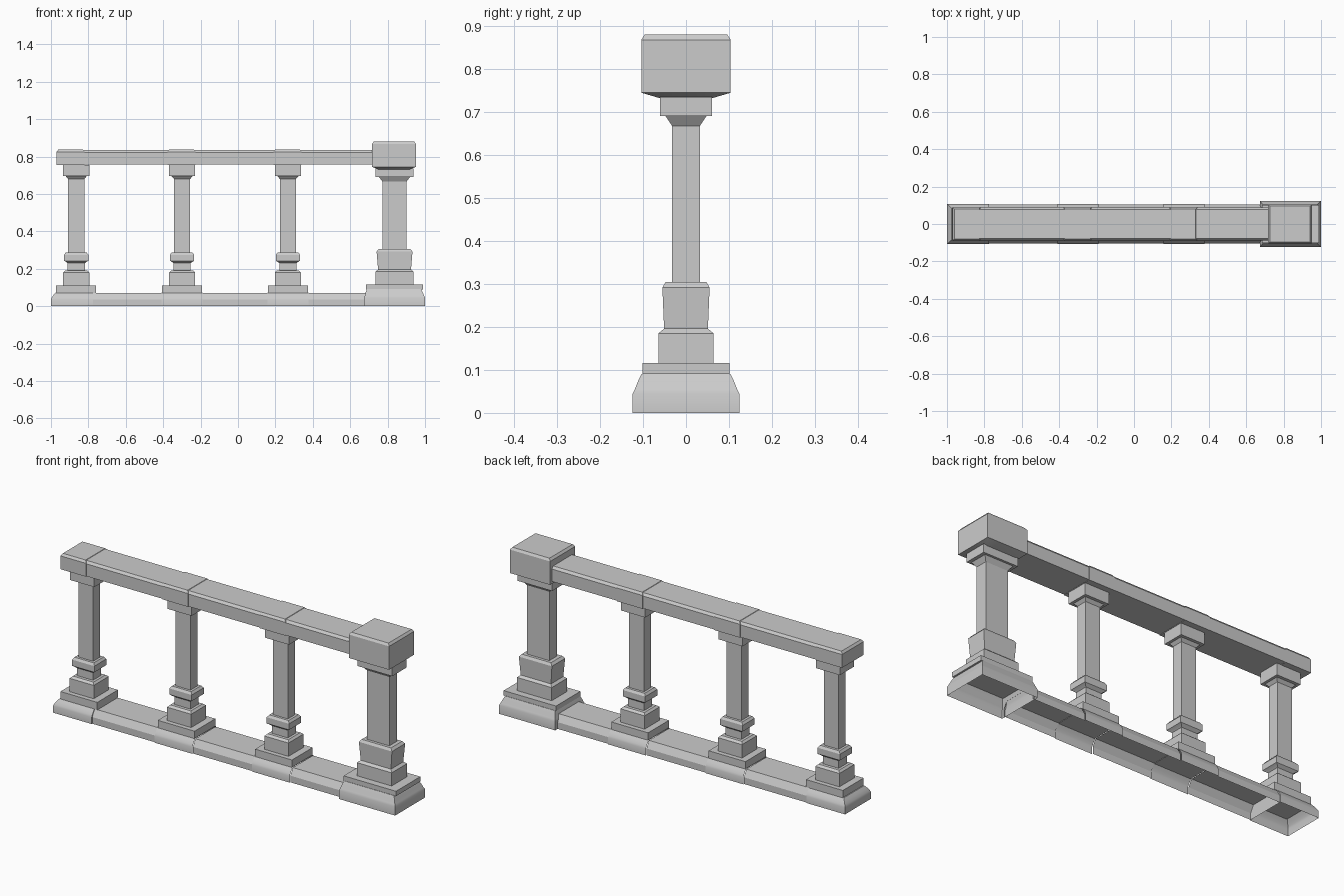
import bpy, bmesh

if "Cube" in bpy.data.objects:
    bpy.data.objects.remove(bpy.data.objects["Cube"])


def make_object(name, bm, angle=0.5):
    bmesh.ops.recalc_face_normals(bm, faces=bm.faces)
    mesh = bpy.data.meshes.new(name)
    bm.to_mesh(mesh)
    bm.free()
    obj = bpy.data.objects.new(name, mesh)
    bpy.context.collection.objects.link(obj)
    bpy.ops.object.select_all(action='DESELECT')
    obj.select_set(True)
    bpy.context.view_layer.objects.active = obj
    bpy.ops.object.shade_smooth_by_angle(angle=angle)
    return obj


def loft(name, rings, bottom=True):
    """Stack of rectangles (x0, x1, half depth, z), capped on top."""
    bm = bmesh.new()
    loops = []
    for x0, x1, hy, z in rings:
        loops.append([bm.verts.new(p) for p in
                      ((x0, -hy, z), (x1, -hy, z), (x1, hy, z), (x0, hy, z))])
    for a, b in zip(loops, loops[1:]):
        for i in range(4):
            j = (i + 1) % 4
            bm.faces.new((a[i], a[j], b[j], b[i]))
    bm.faces.new(loops[-1])
    if bottom:
        bm.faces.new(loops[0])
    return make_object(name, bm)


def centred(cx, steps):
    return [(cx - hx, cx + hx, hy, z) for hx, hy, z in steps]


def extrude_x(name, half, x0, x1, closed):
    """Mirror a half profile (y, z) and run it along x."""
    prof = [(-y, z) for y, z in half] + [(y, z) for y, z in reversed(half)]
    bm = bmesh.new()
    a = [bm.verts.new((x0, y, z)) for y, z in prof]
    b = [bm.verts.new((x1, y, z)) for y, z in prof]
    n = len(prof)
    for i in range(n if closed else n - 1):
        j = (i + 1) % n
        bm.faces.new((a[i], a[j], b[j], b[i]))
    if closed:
        bm.faces.new(a)
        bm.faces.new(b)
    return make_object(name, bm)


SMALL_X = (-0.865, -0.299, 0.267)
BIG_X = 0.837

# moulded foot profile: inset from the outer edge, height
FOOT = [(0, 0), (0, 0.035), (0.004, 0.045), (0.012, 0.058), (0.023, 0.072)]

# slim balusters: half width, half depth, height
BALUSTER = [
    (0.107, 0.086, 0.07), (0.107, 0.086, 0.11), (0.07, 0.062, 0.11),
    (0.07, 0.062, 0.18), (0.06, 0.05, 0.19), (0.046, 0.034, 0.19),
    (0.046, 0.034, 0.23), (0.056, 0.044, 0.238), (0.065, 0.05, 0.243),
    (0.065, 0.05, 0.275), (0.056, 0.042, 0.287), (0.043, 0.029, 0.287),
    (0.043, 0.029, 0.68), (0.056, 0.042, 0.695), (0.07, 0.058, 0.695),
    (0.07, 0.058, 0.756)]

for i, cx in enumerate(SMALL_X, 1):
    loft(f"baluster_{i}", centred(cx, BALUSTER))
    # rail block above each baluster
    loft(f"rail_block_{i}", centred(cx + (-0.03 if i == 1 else -0.003), [
        (0.075, 0.09, 0.755), (0.075, 0.09, 0.825), (0.066, 0.081, 0.837)]))

# baluster feet: the end one wraps round, the others run through
loft("end_foot", [(-1 + d, -0.775, 0.108 - d, z) for d, z in FOOT], bottom=False)
for i, cx in enumerate(SMALL_X[1:], 2):
    extrude_x(f"foot_{i}", [(0.108 - d, z) for d, z in FOOT],
              cx - 0.11, cx + 0.11, closed=False)

# large end post
loft("end_post_foot", [
    (BIG_X - 0.163 + d * 0.7, BIG_X + 0.163 - d, 0.124 - d, z)
    for d, z in [(0, 0), (0, 0.045), (0.005, 0.055), (0.012, 0.073), (0.021, 0.091)]],
    bottom=False)
loft("end_post", centred(BIG_X, [
    (0.152, 0.101, 0.09), (0.152, 0.101, 0.116), (0.101, 0.064, 0.116),
    (0.101, 0.064, 0.185), (0.088, 0.051, 0.196), (0.096, 0.055, 0.292),
    (0.085, 0.047, 0.305), (0.065, 0.032, 0.305), (0.065, 0.032, 0.667),
    (0.083, 0.048, 0.691), (0.101, 0.06, 0.691), (0.101, 0.06, 0.735)]))
loft("end_post_cap", centred(BIG_X - 0.003, [
    (0.085, 0.06, 0.732), (0.117, 0.104, 0.745),
    (0.117, 0.104, 0.868), (0.108, 0.096, 0.88)]))

# bottom rail between the feet, open underneath
edges = [-0.775, SMALL_X[1] - 0.11, SMALL_X[1] + 0.11,
         SMALL_X[2] - 0.11, SMALL_X[2] + 0.11, BIG_X - 0.155]
for i in range(0, 6, 2):
    extrude_x(f"bottom_rail_{i // 2 + 1}",
              [(0.103, 0), (0.103, 0.035), (0.083, 0.07)],
              edges[i], edges[i + 1], closed=False)

# handrail
extrude_x("handrail", [(0.088, 0.757), (0.088, 0.822), (0.078, 0.835)],
          -0.9, 0.73, closed=True)
